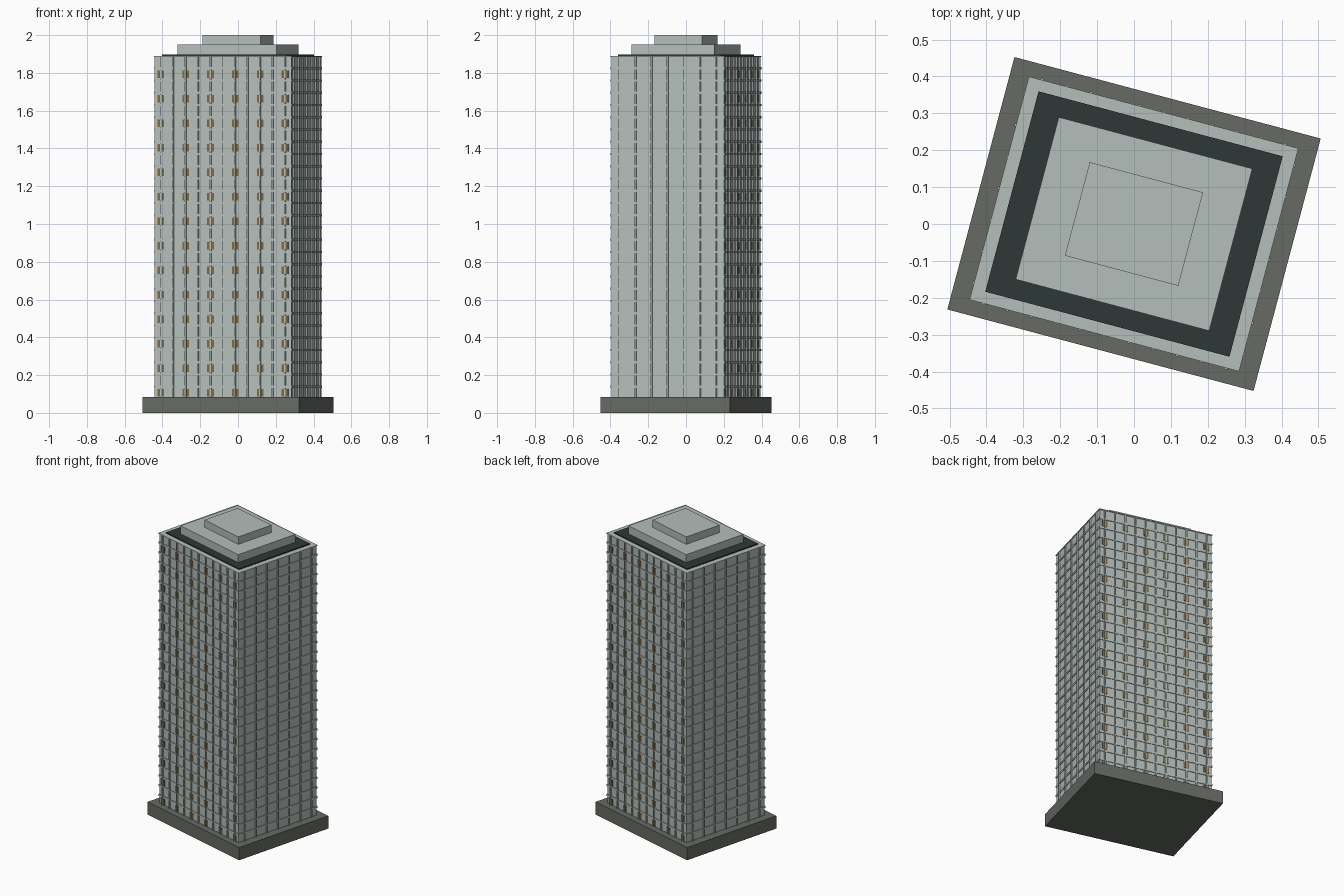
import bpy, bmesh, math
from mathutils import Matrix, Vector

cube = bpy.data.objects.get("Cube")
if cube:
    bpy.data.objects.remove(cube, do_unlink=True)

TURN = math.radians(-14.9)          # the whole tower is turned on its plot
WIDE, DEEP = 0.748, 0.618           # wall core
BASE_TOP, ROOF = 0.085, 1.89
STOREY, STOREYS = 0.0649, 29
BAYS_WIDE, BAYS_DEEP = 11, 7


def material(name, rgb):
    m = bpy.data.materials.new(name)
    m.use_nodes = True
    m.diffuse_color = (*rgb, 1)
    node = m.node_tree.nodes["Principled BSDF"]
    node.inputs["Base Color"].default_value = (*rgb, 1)
    node.inputs["Roughness"].default_value = 0.8
    return m


concrete = material("pale_concrete", (0.46, 0.52, 0.50))
stone = material("dark_stone", (0.135, 0.145, 0.125))
tar = material("roof_tar", (0.028, 0.038, 0.038))
amber = material("lit_window", (0.22, 0.135, 0.05))


def build(name, mat, boxes):
    """One object made of boxes, each given as (centre, size)."""
    bm = bmesh.new()
    for centre, size in boxes:
        place = Matrix.Translation(centre) @ Matrix.Diagonal((*size, 1))
        bmesh.ops.create_cube(bm, size=1, matrix=place)
    mesh = bpy.data.meshes.new(name)
    bm.to_mesh(mesh)
    bm.free()
    mesh.materials.append(mat)
    obj = bpy.data.objects.new(name, mesh)
    obj.rotation_euler.z = TURN
    bpy.context.collection.objects.link(obj)
    return obj


def block(w, d, low, high):
    return Vector((0, 0, (low + high) / 2)), (w, d, high - low)


def bay_centres(length, count):
    return [length * ((i + 0.5) / count - 0.5) for i in range(count)]


# Stepped masses, from the ground up
build("plinth", stone, [block(0.859, 0.708, 0, BASE_TOP)])
build("tower_walls", concrete, [block(WIDE, DEEP, BASE_TOP, ROOF - 0.005)])
build("roof_deck", tar, [block(0.685, 0.562, ROOF, ROOF + 0.007)])
build("plant_room", concrete, [block(0.543, 0.455, ROOF + 0.007, 1.95)])
build("lift_housing", concrete, [block(0.318, 0.262, 1.95, 2.0)])

# Floor ledges around the tower; the last one is the parapet
ledges = []
for k in range(2, STOREYS + 1):
    z = STOREY * k + 0.008
    ledges.append(block(WIDE + 0.008, DEEP + 0.008, z - 0.006, min(z + 0.006, ROOF)))
build("floor_ledges", concrete, ledges)

# Upright fins in the middle of every bay
fin_mid, fin_high = (BASE_TOP + ROOF - 0.005) / 2, ROOF - 0.005 - BASE_TOP
fins = [((x, 0, fin_mid), (0.008, DEEP + 0.016, fin_high))
        for x in bay_centres(WIDE, BAYS_WIDE)]
fins += [((0, y, fin_mid), (WIDE + 0.016, 0.008, fin_high))
         for y in bay_centres(DEEP, BAYS_DEEP)]
build("window_fins", concrete, fins)

# Lit windows on the two broad sides, every other bay and storey
panes = []
for side in (-1, 1):
    for x in bay_centres(WIDE, BAYS_WIDE)[::2]:
        for k in range(1, STOREYS, 2):
            z = STOREY * k + 0.041
            if z < ROOF - 0.05:
                panes.append(((x, side * DEEP / 2, z), (0.036, 0.004, 0.04)))
build("lit_windows", amber, panes)
